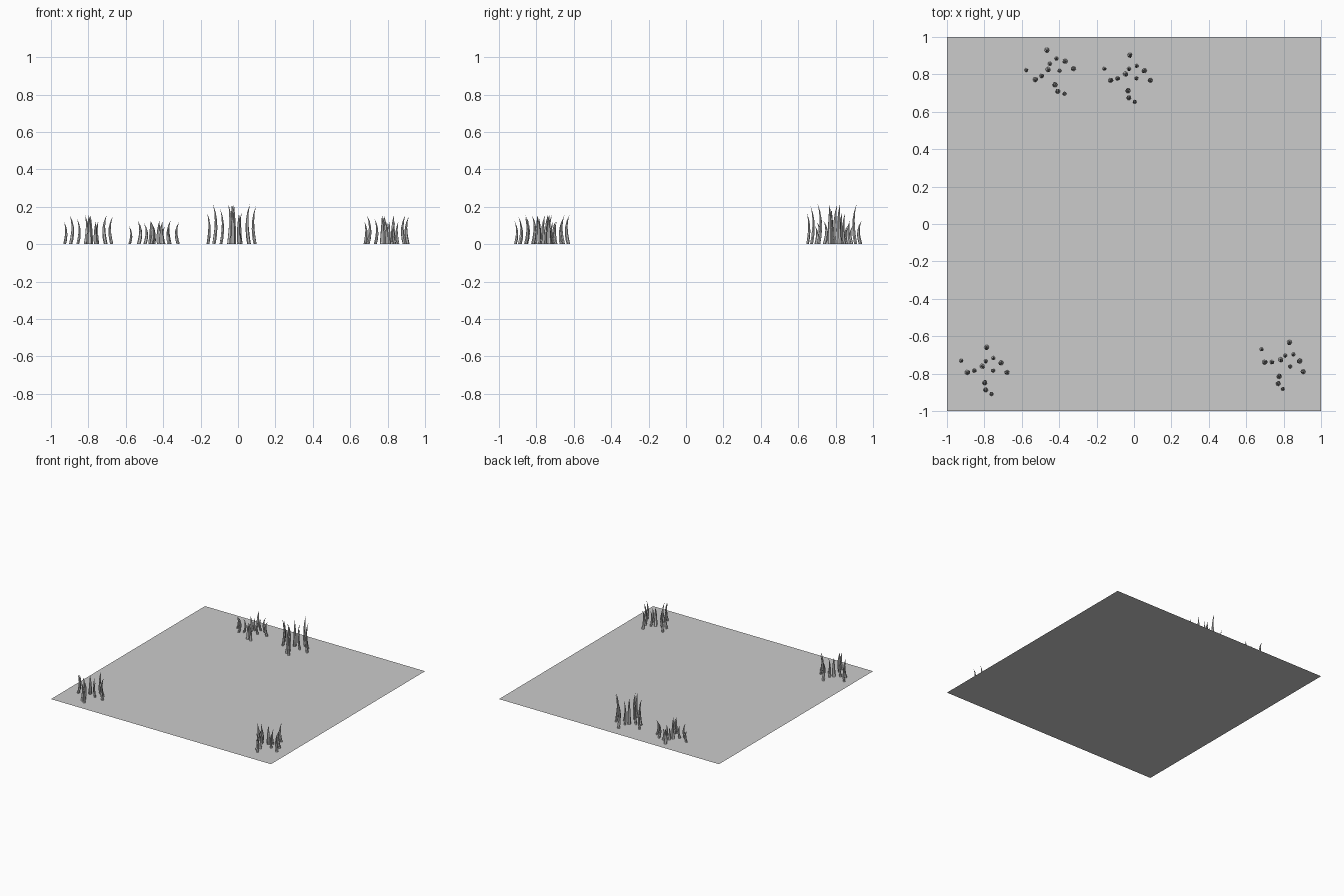
import bpy, bmesh, math
from mathutils import Vector, Matrix

if "Cube" in bpy.data.objects:
    bpy.data.objects.remove(bpy.data.objects["Cube"])

# Blade positions inside a tuft (offset from tuft centre) with relative size
BLADES = [(-.134, .05, .78), (-.102, -.014, 1), (-.064, -.004, .88), (-.021, .023, 1),
          (.005, .125, 1), (.0, .05, .8), (.043, .066, .78), (.086, .039, 1),
          (.043, -.004, .78), (.118, -.014, .95), (-.005, -.073, 1),
          (.0, -.111, .95), (.032, -.132, .78)]

# Blade profile: height fraction, inward bow, radius
PROFILE = [(0, 0, .0125), (.2, .007, .0125), (.4, .011, .011),
           (.6, .011, .0085), (.8, .006, .005), (1, -.005, 0)]
SIDES = 6


def add_blade(bm, x, y, size, height):
    """Curved, flattened, tapering blade that bows toward the tuft centre."""
    inward = Vector((-x, -y, 0)).normalized()
    across = Vector((-inward.y, inward.x, 0))
    rings = []
    for t, bow, radius in PROFILE:
        centre = Vector((x, y, t * height * size)) + inward * bow * size
        if radius == 0:
            rings.append([bm.verts.new(centre)])
            continue
        ring = []
        for i in range(SIDES):
            a = 2 * math.pi * i / SIDES
            ring.append(bm.verts.new(centre + across * math.cos(a) * radius * size
                                     + inward * math.sin(a) * radius * .75 * size))
        rings.append(ring)
    for low, high in zip(rings, rings[1:]):
        for i in range(SIDES):
            j = (i + 1) % SIDES
            if len(high) == 1:
                bm.faces.new((low[i], low[j], high[0]))
            else:
                bm.faces.new((low[i], low[j], high[j], high[i]))


def add_tuft(name, x, y, angle, height):
    bm = bmesh.new()
    for bx, by, size in BLADES:
        add_blade(bm, bx, by, size, height)
    bmesh.ops.recalc_face_normals(bm, faces=bm.faces)
    bmesh.ops.transform(bm, verts=bm.verts,
                        matrix=Matrix.Translation((x, y, 0)) @ Matrix.Rotation(math.radians(angle), 4, 'Z'))
    mesh = bpy.data.meshes.new(name)
    bm.to_mesh(mesh)
    bm.free()
    bpy.context.collection.objects.link(bpy.data.objects.new(name, mesh))


# Flat soil tile
bpy.ops.mesh.primitive_plane_add(size=2)
bpy.context.object.name = "soil_tile"

# Four grass tufts: same layout, turned and stretched in height
add_tuft("grass_tuft_back_middle", -.027, .782, 0, .215)
add_tuft("grass_tuft_back_left", -.437, .812, 16, .125)
add_tuft("grass_tuft_front_left", -.793, -.78, 0, .155)
add_tuft("grass_tuft_front_right", .797, -.749, -14, .155)
